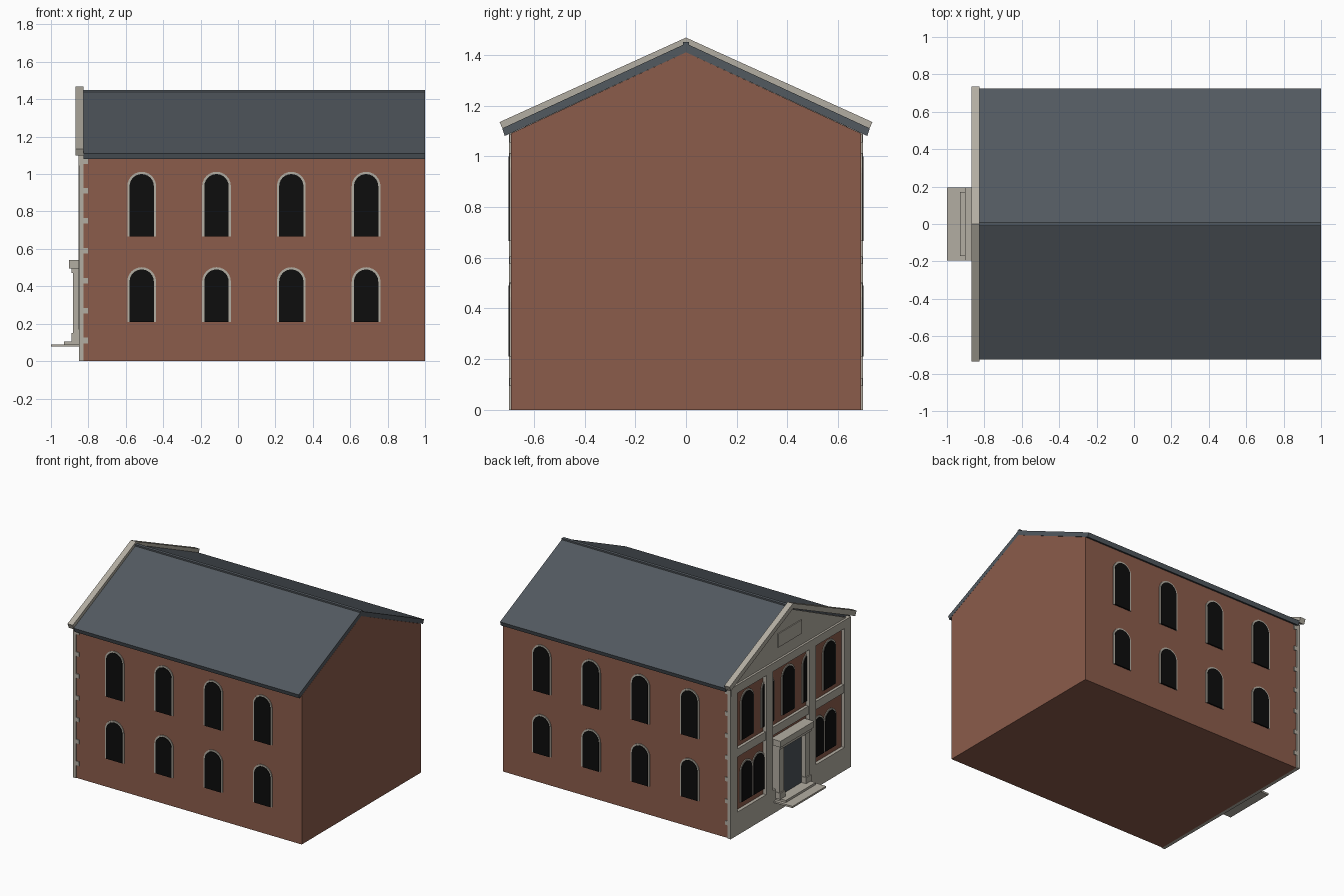
import bpy, bmesh, math
from mathutils import Vector

cube = bpy.data.objects.get("Cube")
if cube:
    bpy.data.objects.remove(cube, do_unlink=True)


def material(name, rgb):
    m = bpy.data.materials.new(name)
    m.use_nodes = True
    colour = (*rgb, 1)
    m.diffuse_color = colour
    m.node_tree.nodes["Principled BSDF"].inputs["Base Color"].default_value = colour
    return m


BRICK = material("brick", (0.26, 0.107, 0.07))
STONE = material("pale_stone", (0.45, 0.42, 0.36))
SLATE = material("slate", (0.085, 0.1, 0.115))
GLASS = material("dark_glass", (0.004, 0.004, 0.004))
DOOR = material("door_grey", (0.07, 0.085, 0.1))


def prism(name, outline, origin, across, outward, depth, mat):
    """Extrude an (across, up) outline from origin along outward."""
    o, a, w = Vector(origin), Vector(across), Vector(outward)
    bm = bmesh.new()
    face = bm.faces.new([bm.verts.new(o + a * p + Vector((0, 0, q))) for p, q in outline])
    new = bmesh.ops.extrude_face_region(bm, geom=[face])["geom"]
    bmesh.ops.translate(bm, vec=w * depth, verts=[g for g in new if isinstance(g, bmesh.types.BMVert)])
    bmesh.ops.recalc_face_normals(bm, faces=bm.faces)
    mesh = bpy.data.meshes.new(name)
    bm.to_mesh(mesh)
    bm.free()
    mesh.materials.append(mat)
    obj = bpy.data.objects.new(name, mesh)
    bpy.context.collection.objects.link(obj)
    return obj


def box(name, x, y, z, mat):
    rect = [(y[0], z[0]), (y[1], z[0]), (y[1], z[1]), (y[0], z[1])]
    return prism(name, rect, (x[0], 0, 0), (0, 1, 0), (1, 0, 0), x[1] - x[0], mat)


def along_x(name, outline, x0, x1, mat):
    return prism(name, outline, (x0, 0, 0), (0, 1, 0), (1, 0, 0), x1 - x0, mat)


def arch(half, bottom, spring, steps=12):
    """Open path up one jamb, over a round head and down the other."""
    head = [(half * math.cos(math.pi * i / steps), spring + half * math.sin(math.pi * i / steps))
            for i in range(steps + 1)]
    return [(half, bottom)] + head + [(-half, bottom)]


def window(name, origin, across, outward, bottom, top, half=0.065, rim=0.012):
    spring = top - half
    inner = arch(half, bottom, spring)
    outer = arch(half + rim, bottom, spring)
    prism(name + "_surround", outer + inner[::-1], origin, across, outward, 0.006, STONE)
    prism(name + "_glass", inner, origin, across, outward, 0.01, GLASS)


def chevron(apex, eave, under_eave, under_apex):
    (ey, ez), (uy, uz) = eave, under_eave
    return [(0, apex), (ey, ez), (uy, uz), (0, under_apex), (-uy, uz), (-ey, ez)]


WALL = -0.825          # brick plane of the entrance gable
FACE = -0.85           # stone plane of the entrance gable
SIDE = 0.69            # half width of the brick body
UPPER = (0.665, 1.0)
LOWER = (0.21, 0.49)

# Brick body and roof
along_x("brick_body", [(-SIDE, 0), (SIDE, 0), (SIDE, 1.09), (0, 1.41), (-SIDE, 1.09)], WALL, 1, BRICK)
along_x("roof", chevron(1.445, (0.725, 1.11), (0.715, 1.08), 1.41), WALL, 1, SLATE)
box("ridge_cap", (WALL, 1), (-0.012, 0.012), (1.43, 1.45), SLATE)

# Arched windows along both long walls
for side, label in ((-1, "front"), (1, "back")):
    for i in range(4):
        spot = (-0.515 + 0.4 * i, side * SIDE, 0)
        for level, span in (("upper", UPPER), ("lower", LOWER)):
            window(f"{label}_{level}_window_{i + 1}", spot, (1, 0, 0), (0, side, 0), *span)

# Windows of the entrance gable
for level, span, places in (("upper", UPPER, (-0.475, -0.237, 0, 0.237, 0.475)),
                            ("lower", LOWER, (-0.485, -0.345, 0.345, 0.485))):
    for i, y in enumerate(places):
        window(f"gable_{level}_window_{i + 1}", (WALL, y, 0), (0, 1, 0), (-1, 0, 0), *span,
               half=0.06 if level == "lower" else 0.065)

# Stone framework of the entrance gable
box("plinth", (FACE, WALL), (-SIDE, SIDE), (0, 0.17), STONE)
box("middle_band", (FACE + 0.004, WALL), (-SIDE, SIDE), (0.57, 0.63), STONE)
box("entablature", (FACE - 0.004, WALL), (-SIDE, SIDE), (1.045, 1.105), STONE)
for s, label in ((-1, "right"), (1, "left")):
    box(label + "_corner_post", (FACE, WALL), sorted((s * 0.62, s * 0.697)), (0, 1.1), STONE)
    box(label + "_pilaster", (FACE - 0.003, WALL), sorted((s * 0.21, s * 0.285)), (0.17, 1.05), STONE)
    # Toothed corner stones returning onto the long walls
    for i in range(7):
        z = 0.095 + 0.16 * i
        box(f"{label}_corner_stone_{i + 1}", (WALL, -0.803), sorted((s * 0.68, s * 0.696)),
            (z, z + 0.03), STONE)

# Pediment
along_x("tympanum", [(-0.69, 1.09), (0.69, 1.09), (0, 1.42)], -0.838, WALL, STONE)
along_x("raking_cornice", chevron(1.468, (0.735, 1.135), (0.72, 1.1), 1.43), -0.868, WALL, STONE)
box("pediment_plaque", (-0.845, -0.837), (-0.135, 0.135), (1.19, 1.29), STONE)

# Doorway with columns, canopy and steps
box("door", (-0.852, WALL), (-0.12, 0.12), (0.105, 0.49), DOOR)
for s, label in ((-1, "right"), (1, "left")):
    span = sorted((s * 0.125, s * 0.175))
    box(label + "_door_column", (-0.882, WALL), span, (0.105, 0.48), STONE)
    box(label + "_column_base", (-0.89, WALL), sorted((s * 0.12, s * 0.18)), (0.105, 0.15), STONE)
box("canopy_bed", (-0.89, WALL), (-0.18, 0.18), (0.47, 0.495), STONE)
box("canopy", (-0.903, WALL), (-0.195, 0.195), (0.495, 0.54), STONE)
box("lower_step", (-1, WALL), (-0.195, 0.195), (0.077, 0.09), STONE)
box("upper_step", (-0.93, WALL), (-0.172, 0.172), (0.09, 0.106), STONE)
